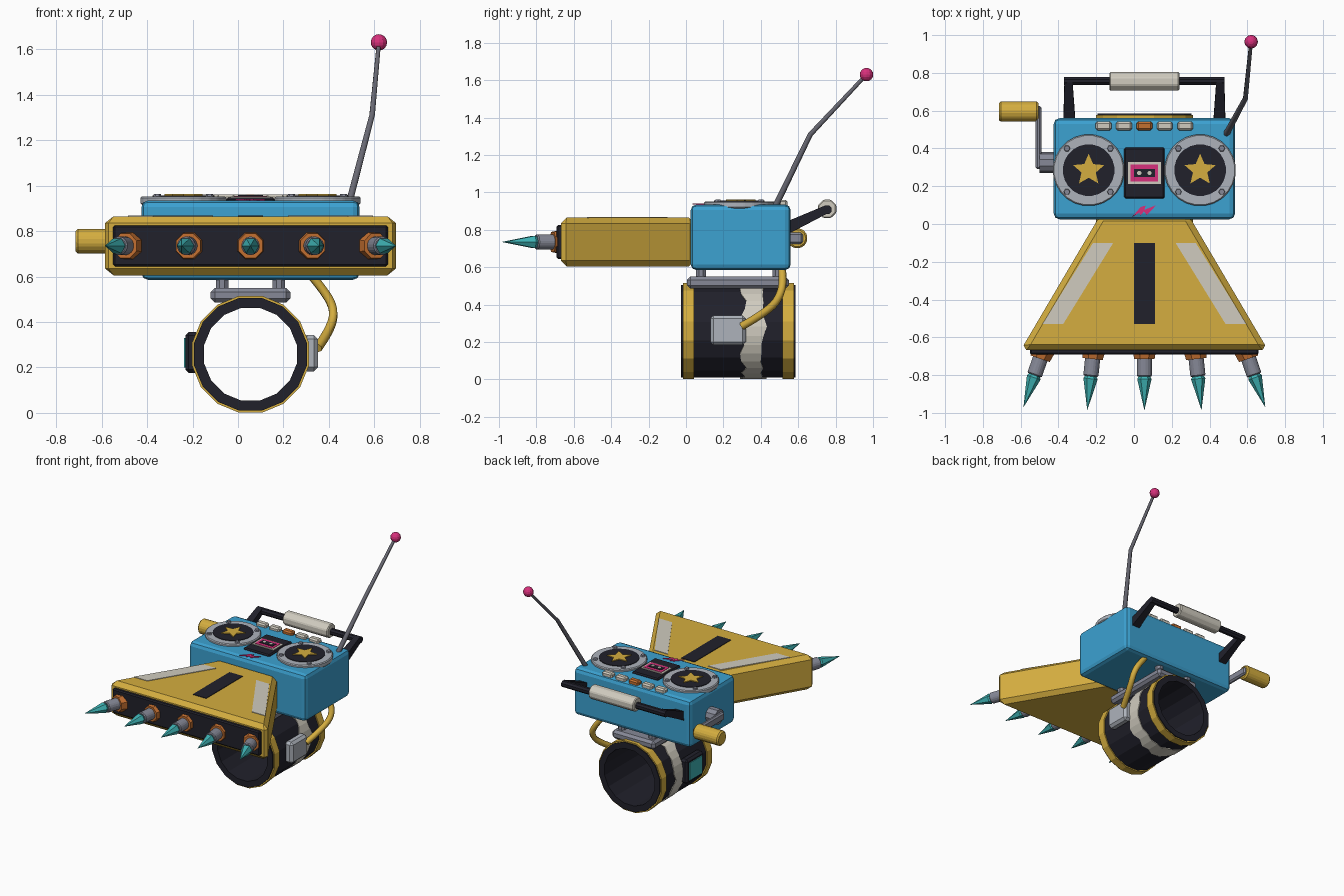
import bpy, bmesh, random
from math import sin, cos, pi, radians
from mathutils import Vector, Matrix

random.seed(4)
if "Cube" in bpy.data.objects:
    bpy.data.objects.remove(bpy.data.objects["Cube"], do_unlink=True)


def material(name, *rgb):
    m = bpy.data.materials.new(name)
    m.use_nodes = True
    m.diffuse_color = (*rgb, 1)
    m.node_tree.nodes["Principled BSDF"].inputs["Base Color"].default_value = (*rgb, 1)
    return m


BLUE = material("sky blue", .045, .36, .64)
GOLD = material("gold yellow", .66, .42, .05)
DARK = material("near black", .015, .015, .024)
STEEL = material("steel grey", .24, .25, .31)
LIGHT = material("light grey", .42, .45, .50)
CREAM = material("cream", .63, .60, .52)
TEAL = material("teal", .05, .46, .47)
PINK = material("hot pink", .68, .03, .20)
ORANGE = material("copper orange", .55, .16, .03)
IRON = material("iron grey", .14, .14, .17)
CX = .055  # centre line of the gadget


def finish(name, bm, mat, bevel=0, segments=1):
    if bevel:
        bmesh.ops.bevel(bm, geom=bm.edges[:], offset=bevel, segments=segments,
                        affect='EDGES', profile=.5)
    bmesh.ops.recalc_face_normals(bm, faces=bm.faces[:])
    me = bpy.data.meshes.new(name)
    bm.to_mesh(me)
    bm.free()
    me.materials.append(mat)
    ob = bpy.data.objects.new(name, me)
    bpy.context.collection.objects.link(ob)
    return ob


def box(name, mat, x, y, z, bevel=0, segments=1):
    """Box from (min, max) pairs."""
    bm = bmesh.new()
    bmesh.ops.create_cube(bm, size=1)
    for v in bm.verts:
        v.co = [(a + b) / 2 + c * (b - a) for (a, b), c in zip((x, y, z), v.co)]
    return finish(name, bm, mat, bevel, segments)


def rod(name, mat, a, b, r0, r1=None, sides=12, bevel=0):
    """Straight cylinder or cone from a to b."""
    a, b = Vector(a), Vector(b)
    bm = bmesh.new()
    m = Matrix.Translation((a + b) / 2) @ (b - a).to_track_quat('Z', 'Y').to_matrix().to_4x4()
    turn = Matrix.Rotation(pi / sides, 4, 'Z')
    bmesh.ops.create_cone(bm, cap_ends=True, segments=sides, radius1=r0,
                          radius2=r0 if r1 is None else r1, depth=(b - a).length, matrix=m @ turn)
    return finish(name, bm, mat, bevel)


def prism(name, mat, points, z0, z1, bevel=0):
    """Outline in plan, raised from z0 to z1."""
    bm = bmesh.new()
    face = bm.faces.new([bm.verts.new((x, y, z0)) for x, y in points])
    out = bmesh.ops.extrude_face_region(bm, geom=[face])["geom"]
    for v in out:
        if isinstance(v, bmesh.types.BMVert):
            v.co.z = z1
    return finish(name, bm, mat, bevel)


def band(name, mat, r_in, r_out, y0, y1, jag=0, sides=16):
    """Hollow ring around the wrist axis, optionally with ragged edges."""
    bm = bmesh.new()
    rings = []
    for i in range(sides):
        t = 2 * pi * (i + .5) / sides
        ya, yb = (y + random.uniform(-jag, jag) for y in (y0, y1))
        rings.append([bm.verts.new((CX + r * sin(t), y, .258 - r * cos(t)))
                      for r, y in ((r_in, ya), (r_out, ya), (r_out, yb), (r_in, yb))])
    for i in range(sides):
        p, q = rings[i], rings[(i + 1) % sides]
        for k in range(4):
            n = (k + 1) % 4
            bm.faces.new((p[k], p[n], q[n], q[k]))
    return finish(name, bm, mat)


def pipe(name, mat, points, radius, taper=1, kind='POLY'):
    """Round pipe along a path."""
    cu = bpy.data.curves.new(name, 'CURVE')
    cu.dimensions = '3D'
    cu.bevel_depth, cu.bevel_resolution, cu.use_fill_caps = radius, 1, True
    cu.resolution_u = 4
    s = cu.splines.new(kind)
    s.points.add(len(points) - 1)
    for i, p in enumerate(points):
        s.points[i].co = (*p, 1)
        s.points[i].radius = 1 + (taper - 1) * i / (len(points) - 1)
    if kind == 'NURBS':
        s.use_endpoint_u, s.order_u = True, 3
    cu.materials.append(mat)
    ob = bpy.data.objects.new(name, cu)
    bpy.context.collection.objects.link(ob)
    bpy.ops.object.select_all(action='DESELECT')
    ob.select_set(True)
    bpy.context.view_layer.objects.active = ob
    bpy.ops.object.convert(target='MESH')


# Wrist cuff: tube, end rims, worn stripe
band("cuff_tube", DARK, .208, .253, -.027, .585)
band("cuff_front_rim", GOLD, .24, .262, -.017, .042)
band("cuff_back_rim", GOLD, .24, .262, .515, .577)
band("cuff_worn_stripe", CREAM, .245, .256, .305, .415, jag=.018, sides=32)

# Cuff side boxes
box("cuff_screen_frame", DARK, (-.232, -.17), (.12, .32), (.175, .355), .015)
box("cuff_screen", TEAL, (-.238, -.23), (.145, .295), (.2, .33))
box("cuff_power_box", LIGHT, (.285, .352), (.13, .32), (.183, .343), .018)
pipe("power_hose", GOLD, [(.31, .51, .62), (.37, .52, .55), (.425, .51, .46),
                          (.41, .45, .37), (.35, .3, .285)], .021, kind='NURBS')

# Mount between cuff and radio
box("mount_plate", STEEL, (CX - .175, CX + .175), (.005, .55), (.485, .55), .018)
for x in (-.07, .18):
    for y in (.08, .49):
        rod("mount_post", STEEL, (x, y, .54), (x, y, .6), .03, sides=8)

# Radio body
box("radio_body", BLUE, (-.425, .535), (.025, .56), (.585, .935), .03, 2)

# Speakers with screws and star plates
for x in (CX - .295, CX + .295):
    y = .285
    rod("speaker_ring", LIGHT, (x, y, .915), (x, y, .952), .19, sides=24, bevel=.006)
    rod("speaker_cone", DARK, (x, y, .94), (x, y, .956), .137, sides=24)
    star = [(x + r * sin(pi * i / 5), y + r * cos(pi * i / 5))
            for i in range(10) for r in [.04 if i % 2 else .087]]
    prism("speaker_star", GOLD, star, .954, .962)
    for sx in (-1, 1):
        for sy in (-1, 1):
            p, q = x + sx * .115, y + sy * .115
            rod("speaker_screw", STEEL, (p, q, .945), (p, q, .963), .019, .015, 6)

# Cassette deck
box("cassette_door", DARK, (CX - .107, CX + .107), (.135, .405), (.92, .947), .008)
for name, mat, w, h, top in (("cassette_edge", CREAM, .088, .057, .952),
                             ("cassette_label", PINK, .073, .046, .955),
                             ("cassette_window", DARK, .055, .022, .958)):
    box(name, mat, (CX - w, CX + w), (.27 - h, .27 + h), (.945, top))
for x in (CX - .027, CX + .027):
    rod("cassette_reel", CREAM, (x, .27, .955), (x, .27, .961), .012, sides=8)

# Zigzag paint mark
prism("zigzag_mark", PINK, [(-.012, .035), (.035, .09), (.062, .098), (.055, .075), (.118, .1),
                            (.068, .048), (.052, .066), (.035, .045), (.028, .06)], .934, .94)

# Buttons
for i in range(5):
    x = CX + (i - 2) * .108
    box("radio_button", ORANGE if i == 2 else CREAM,
        (x - .042, x + .042), (.495, .543), (.92, .96), .01)

# Carry handle
for x, lean in ((-.342, -.005), (.452, .005)):
    rod("handle_arm", DARK, (x, .54, .81), (x + lean, .757, .912), .045, .03, 4)
rod("handle_bar", DARK, (-.37, .757, .907), (.48, .757, .907), .024, sides=8)
rod("handle_grip", CREAM, (-.13, .755, .912), (.24, .755, .912), .053, sides=8, bevel=.006)

# Antenna
TIP = (.62, .965, 1.63)
pipe("antenna_rod", IRON, [(.488, .475, .92), (.59, .665, 1.31), TIP], .017, .6)
bm = bmesh.new()
bmesh.ops.create_uvsphere(bm, u_segments=12, v_segments=8, radius=.036,
                          matrix=Matrix.Translation(TIP))
finish("antenna_ball", bm, PINK)

# Side crank
rod("crank_hub", STEEL, (-.5, .325, .755), (-.41, .325, .755), .056, sides=10)
box("crank_arm", STEEL, (-.522, -.49), (.29, .625), (.725, .785), .01)
rod("crank_grip", GOLD, (-.715, .595, .755), (-.505, .595, .755), .056, sides=10, bevel=.01)

# Flared wedge and its painted stripes
prism("wedge_body", GOLD, [(CX - .235, .045), (CX + .235, .045),
                           (CX + .655, -.668), (CX - .655, -.668)], .605, .865, .03)
box("wedge_centre_stripe", DARK, (CX - .055, CX + .055), (-.53, -.1), (.862, .869))
for s in (-1, 1):
    prism("wedge_side_stripe", CREAM, [(CX + s * x, y) for x, y in
          ((.165, -.1), (.272, -.1), (.54, -.53), (.43, -.53))], .862, .869)

# Front bumper with fanned spikes
box("front_bumper", DARK, (CX - .605, CX + .605), (-.692, -.64), (.645, .825), .008)
for i in range(-2, 3):
    angle = radians(i * 9.5 if abs(i) == 2 else i * 6)
    base = Vector((CX + i * .271, -.685, .735))
    d = Vector((sin(angle), -cos(angle), 0))
    rod("spike_collar", ORANGE, base - d * .02, base + d * .03, .068, .058, 8)
    rod("spike_socket", STEEL, base, base + d * .122, .042, sides=10, bevel=.006)
    rod("spike_tip_base", TEAL, base + d * .115, base + d * .135, .026, .038, 6)
    rod("spike_tip", TEAL, base + d * .135, base + d * .302, .038, 0, 6)
